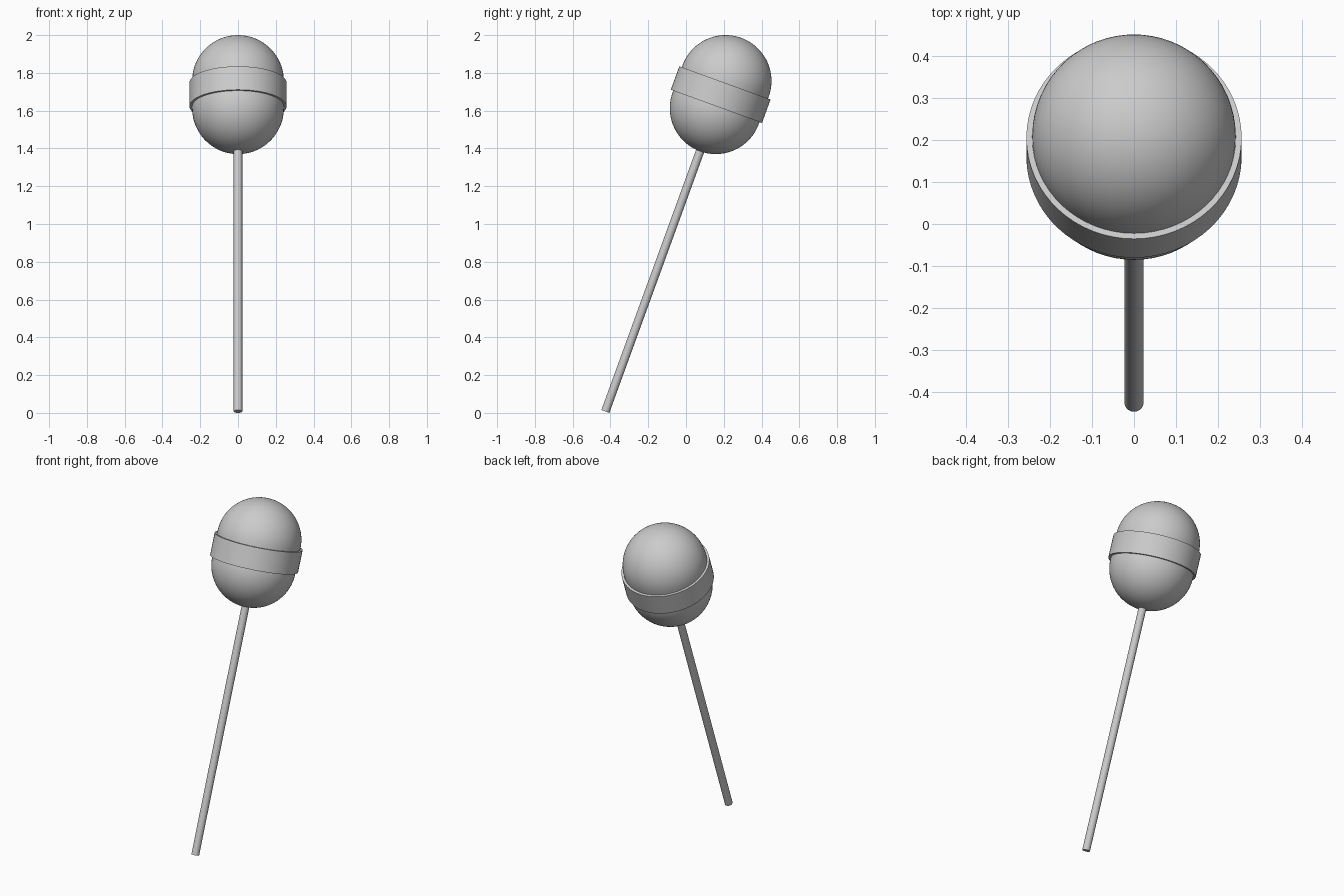
import bpy, bmesh, math
from mathutils import Matrix, Vector

if "Cube" in bpy.data.objects:
    bpy.data.objects.remove(bpy.data.objects["Cube"], do_unlink=True)

TILT = math.radians(20)
STICK_R, HEAD_R, BAND_R = 0.0225, 0.243, 0.257
HEAD_MID, HALF_GAP = 1.785, 0.0765      # distances along the stick axis
BAND_HALF = 0.066

# Leans the whole lollipop back, with the stick's lower edge on the ground
LEAN = Matrix.Translation((0, -0.427, STICK_R * math.sin(TILT))) @ Matrix.Rotation(-TILT, 4, "X")

grey = bpy.data.materials.new("plain_grey")
grey.use_nodes = True
colour = (0.6, 0.6, 0.6, 1)
grey.diffuse_color = colour
grey.node_tree.nodes["Principled BSDF"].inputs["Base Color"].default_value = colour


def lathe(name, profile, sides):
    """Spin a (radius, height) profile about the stick axis."""
    bm = bmesh.new()
    verts = [bm.verts.new((r, 0, h)) for r, h in profile]
    edges = [bm.edges.new(pair) for pair in zip(verts, verts[1:])]
    bmesh.ops.spin(bm, geom=verts + edges, axis=(0, 0, 1), cent=(0, 0, 0),
                   angle=math.tau, steps=sides, use_duplicate=False)
    bmesh.ops.remove_doubles(bm, verts=bm.verts[:], dist=1e-5)
    bmesh.ops.recalc_face_normals(bm, faces=bm.faces[:])
    mesh = bpy.data.meshes.new(name)
    bm.to_mesh(mesh)
    bm.free()
    mesh.materials.append(grey)
    obj = bpy.data.objects.new(name, mesh)
    bpy.context.collection.objects.link(obj)
    obj.matrix_world = LEAN
    bpy.ops.object.select_all(action="DESELECT")
    obj.select_set(True)
    bpy.context.view_layer.objects.active = obj
    bpy.ops.object.shade_smooth_by_angle(angle=math.radians(35))
    return obj


# Stick, closed at both ends
stick_top = HEAD_MID - HALF_GAP
lathe("stick", [(0, 0), (STICK_R, 0), (STICK_R, stick_top), (0, stick_top)], 32)

# Candy head: two half balls joined by a short straight wall
STEPS = 24
capsule = []
for side in (-1, 1):
    for i in range(STEPS + 1):
        a = math.pi / 2 * (i / STEPS - (1 if side < 0 else 0))
        capsule.append((HEAD_R * math.cos(a), HEAD_MID + side * HALF_GAP + HEAD_R * math.sin(a)))
lathe("candy_head", capsule, 64)

# Raised band around the middle
low, high = HEAD_MID - BAND_HALF, HEAD_MID + BAND_HALF
inner = HEAD_R - 0.02
lathe("middle_band", [(inner, low), (BAND_R, low), (BAND_R, high), (inner, high), (inner, low)], 64)
